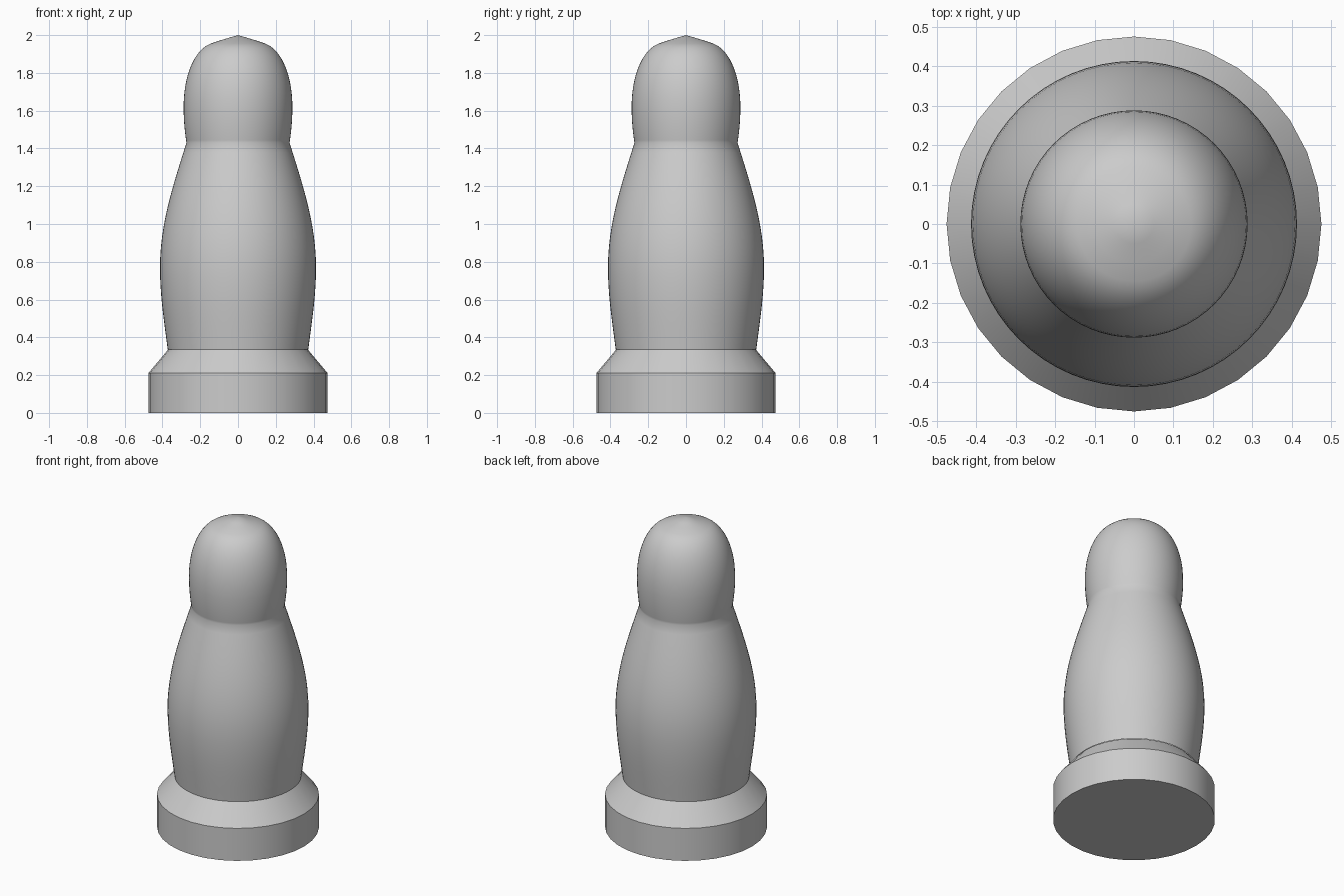
import bpy, bmesh, math
from mathutils import Vector
from mathutils.geometry import interpolate_bezier

cube = bpy.data.objects.get("Cube")
if cube:
    bpy.data.objects.remove(cube, do_unlink=True)

grey = bpy.data.materials.new("plain_grey")
grey.use_nodes = True
grey.diffuse_color = (0.6, 0.6, 0.6, 1)
grey.node_tree.nodes["Principled BSDF"].inputs["Base Color"].default_value = grey.diffuse_color


def lathe(name, profile, sides, angle):
    """Revolve (radius, height) points around z."""
    bm = bmesh.new()
    verts = [bm.verts.new((r, 0, z)) for r, z in profile]
    edges = [bm.edges.new(pair) for pair in zip(verts, verts[1:])]
    bmesh.ops.spin(bm, geom=verts + edges, cent=(0, 0, 0), axis=(0, 0, 1),
                   angle=math.tau, steps=sides, use_merge=True)
    bmesh.ops.remove_doubles(bm, verts=bm.verts, dist=0.0001)
    bmesh.ops.recalc_face_normals(bm, faces=bm.faces)
    mesh = bpy.data.meshes.new(name)
    bm.to_mesh(mesh)
    bm.free()
    mesh.materials.append(grey)
    obj = bpy.data.objects.new(name, mesh)
    bpy.context.collection.objects.link(obj)
    bpy.ops.object.select_all(action='DESELECT')
    obj.select_set(True)
    bpy.context.view_layer.objects.active = obj
    bpy.ops.object.shade_smooth_by_angle(angle=math.radians(angle))
    return obj


def curve(*points, steps=14):
    knots = [Vector((r, z, 0)) for r, z in points]
    return [(p.x, p.y) for p in interpolate_bezier(*knots, steps)]


# Round base with a sloping shoulder
lathe("base", [(0, 0), (0.475, 0), (0.475, 0.21), (0.37, 0.335), (0, 0.335)], 32, 30)

# Body, head and slightly pointed crown in one smooth turned piece
belly = curve((0.372, 0.335), (0.392, 0.49), (0.413, 0.62), (0.413, 0.77))
chest = curve((0.413, 0.77), (0.413, 1.0), (0.345, 1.2), (0.273, 1.43))
cheek = curve((0.273, 1.43), (0.282, 1.49), (0.288, 1.55), (0.288, 1.62))
brow = curve((0.288, 1.62), (0.288, 1.78), (0.235, 1.92), (0.145, 1.955))
crown = curve((0.145, 1.955), (0.1, 1.972), (0.05, 1.985), (0, 2.0), steps=4)
lathe("figure", belly + chest[1:] + cheek[1:] + brow[1:] + crown[1:], 64, 40)
